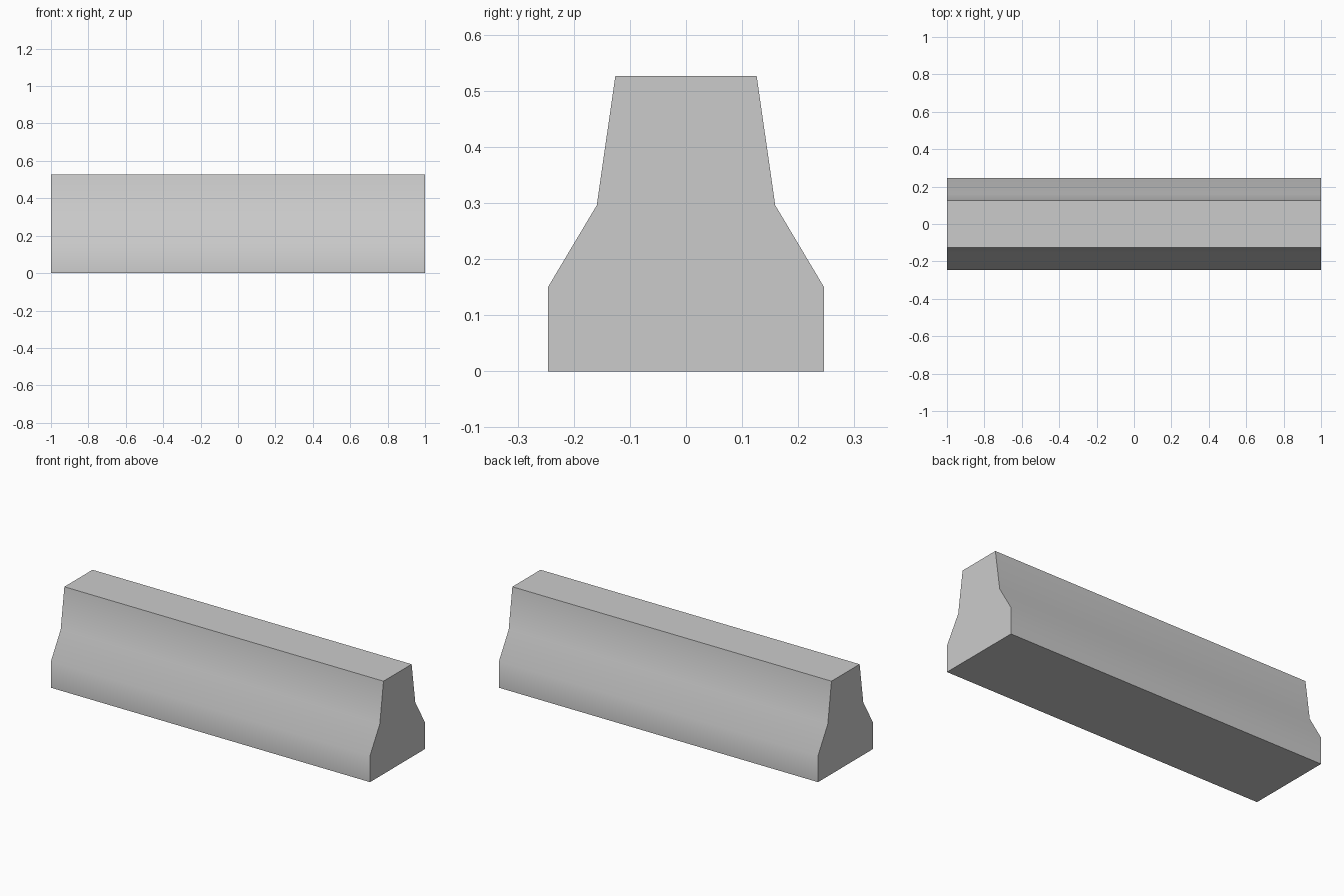
import bpy, bmesh, math

if "Cube" in bpy.data.objects:
    bpy.data.objects.remove(bpy.data.objects["Cube"])

LENGTH = 2.0
# Half cross-section (y, z) from base to top
HALF = [(0.246, 0.0), (0.246, 0.15), (0.159, 0.296), (0.126, 0.526)]
profile = HALF + [(-y, z) for y, z in reversed(HALF)]

# Barrier body: mirrored profile extruded along x
bm = bmesh.new()
end = bm.faces.new([bm.verts.new((-LENGTH / 2, y, z)) for y, z in profile])
ext = bmesh.ops.extrude_face_region(bm, geom=[end], use_keep_orig=True)
verts = [g for g in ext["geom"] if isinstance(g, bmesh.types.BMVert)]
bmesh.ops.translate(bm, verts=verts, vec=(LENGTH, 0, 0))
bmesh.ops.recalc_face_normals(bm, faces=bm.faces)

mesh = bpy.data.meshes.new("barrier_block")
bm.to_mesh(mesh)
bm.free()
barrier = bpy.data.objects.new("barrier_block", mesh)
bpy.context.collection.objects.link(barrier)

# Blend the sloped sides, keep the top and ends crisp
bpy.context.view_layer.objects.active = barrier
barrier.select_set(True)
bpy.ops.object.shade_smooth_by_angle(angle=math.radians(45))
